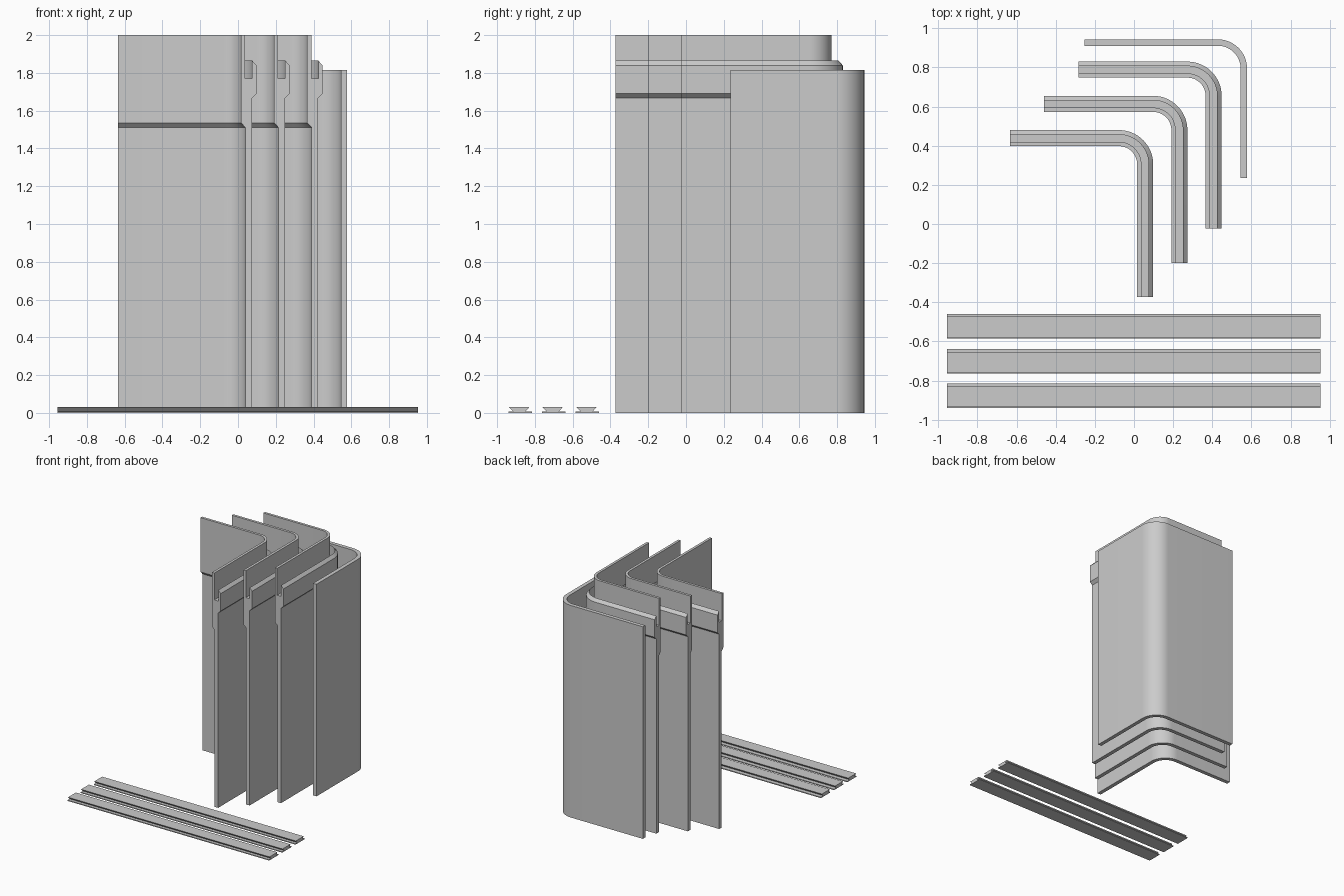
import bpy, bmesh, math

if "Cube" in bpy.data.objects:
    bpy.data.objects.remove(bpy.data.objects["Cube"])

grey = bpy.data.materials.new("neutral_grey")
grey.diffuse_color = (0.6, 0.6, 0.6, 1)
grey.use_nodes = True
grey.node_tree.nodes["Principled BSDF"].inputs["Base Color"].default_value = grey.diffuse_color


def loft(name, rings):
    """Join equal-length closed rings into a capped solid."""
    bm = bmesh.new()
    loops = [[bm.verts.new(p) for p in ring] for ring in rings]
    n = len(loops[0])
    for a, b in zip(loops, loops[1:]):
        for i in range(n):
            j = (i + 1) % n
            bm.faces.new((a[i], a[j], b[j], b[i]))
    bm.faces.new(loops[0])
    bm.faces.new(loops[-1])
    bmesh.ops.recalc_face_normals(bm, faces=bm.faces)
    mesh = bpy.data.meshes.new(name)
    bm.to_mesh(mesh)
    bm.free()
    mesh.shade_smooth()
    mesh.set_sharp_from_angle(angle=math.radians(30))
    mesh.materials.append(grey)
    obj = bpy.data.objects.new(name, mesh)
    bpy.context.collection.objects.link(obj)
    return obj


def corner_panel(name, profile, left, front, right, back, radius, segments=16):
    """Sweep a (depth inward from outer face, height) profile round a corner."""
    cx, cy = right - radius, back - radius
    rings = [[(left, back - d, z) for d, z in profile]]
    for s in range(segments + 1):
        a = math.pi / 2 * (1 - s / segments)
        rings.append([(cx + (radius - d) * math.cos(a),
                       cy + (radius - d) * math.sin(a), z) for d, z in profile])
    rings.append([(right - d, front, z) for d, z in profile])
    return loft(name, rings)


# Interlocking panels: offset inner flange, slot, and chamfered outer lip
slotted = [(0.024, 0), (0.024, 1.667), (0, 1.69), (0, 1.84), (0.023, 1.865),
           (0.023, 1.77), (0.06, 1.77), (0.06, 2.0), (0.082, 2.0),
           (0.082, 1.535), (0.058, 1.51), (0.058, 0)]
for i in range(3):
    s = 0.175 * i
    corner_panel(f"slotted_panel_{i + 1}", slotted,
                 -0.634 + s, -0.374 + s, 0.098 + s, 0.48 + s, 0.175)

# Plain outer panel
plain = [(0, 0), (0, 1.815), (0.033, 1.815), (0.033, 0)]
corner_panel("plain_panel", plain, -0.252, 0.236, 0.578, 0.944, 0.15)

# Floor rails: flat base with a dovetail ridge
rail = [(-0.062, 0), (0.062, 0), (0.062, 0.008), (0.028, 0.008), (0.048, 0.03),
        (-0.058, 0.03), (-0.036, 0.008), (-0.062, 0.008)]
for i, y in enumerate((-0.522, -0.701, -0.878)):
    loft(f"floor_rail_{i + 1}",
         [[(x, y + dy, z) for dy, z in rail] for x in (-0.955, 0.953)])
